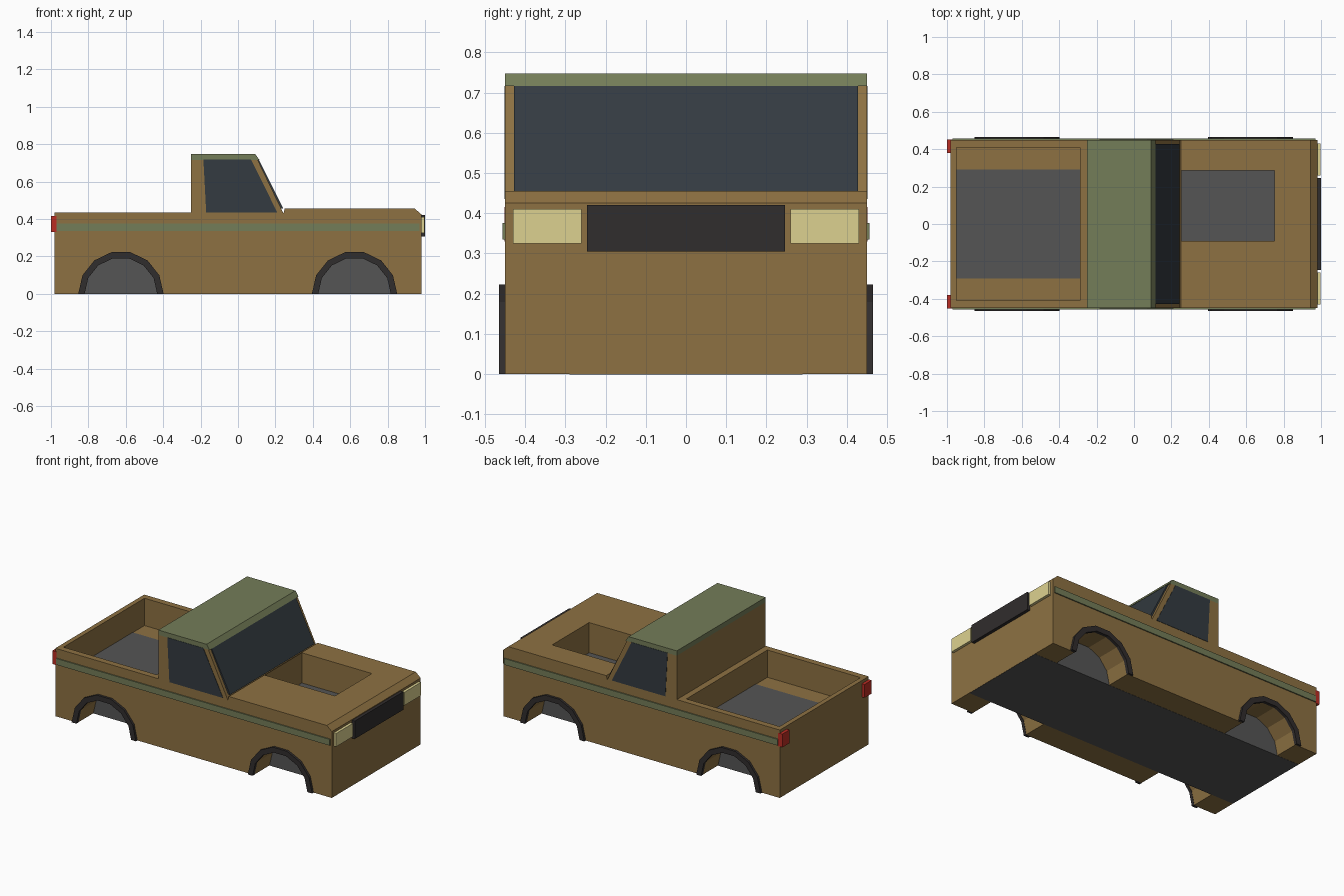
import bpy, bmesh
from math import sin, cos, pi

if "Cube" in bpy.data.objects:
    bpy.data.objects.remove(bpy.data.objects["Cube"])


def material(name, r, g, b):
    m = bpy.data.materials.new(name)
    m.diffuse_color = (r, g, b, 1)
    m.use_nodes = True
    m.node_tree.nodes["Principled BSDF"].inputs["Base Color"].default_value = m.diffuse_color
    return m


BROWN = material("brown_paint", .27, .167, .055)
GREEN = material("green_paint", .175, .205, .098)
GLASS = material("dark_glass", .033, .043, .052)
BLACK = material("black_trim", .03, .026, .026)
GREY = material("grey_metal", .09, .09, .09)
LAMP = material("lamp_cream", .72, .64, .28)
RED = material("lamp_red", .5, .026, .017)


def prism(name, profile, y0, y1, mat):
    """Extrude an xz profile along y."""
    bm = bmesh.new()
    face = bm.faces.new([bm.verts.new((x, y0, z)) for x, z in profile])
    ext = bmesh.ops.extrude_face_region(bm, geom=[face])
    verts = [v for v in ext["geom"] if isinstance(v, bmesh.types.BMVert)]
    bmesh.ops.translate(bm, verts=verts, vec=(0, y1 - y0, 0))
    bmesh.ops.recalc_face_normals(bm, faces=bm.faces[:])
    me = bpy.data.meshes.new(name)
    bm.to_mesh(me)
    bm.free()
    me.materials.append(mat)
    ob = bpy.data.objects.new(name, me)
    bpy.context.collection.objects.link(ob)
    return ob


def box(name, x0, x1, y0, y1, z0, z1, mat):
    return prism(name, [(x0, z0), (x1, z0), (x1, z1), (x0, z1)], y0, y1, mat)


def cut(target, cutter):
    mod = target.modifiers.new("cut", 'BOOLEAN')
    mod.operation, mod.solver, mod.object = 'DIFFERENCE', 'EXACT', cutter
    bpy.context.view_layer.objects.active = target
    bpy.ops.object.modifier_apply(modifier=mod.name)
    bpy.data.objects.remove(cutter)


def arc(cx, r, n=7):
    return [(cx + r * cos(pi * i / n), r * sin(pi * i / n)) for i in range(n + 1)]


# Body with cab, hood and bed as one side profile
body = prism("body", [(-.98, 0), (-.98, .435), (-.25, .435), (-.25, .716), (.105, .716),
                      (.243, .43), (.25, .455), (.945, .455), (.98, .425), (.98, 0)],
             -.45, .45, BROWN)

# Load bed and hood opening
cut(body, box("bed_cutter", -.95, -.29, -.41, .41, .26, .6, BROWN))
cut(body, box("hood_cutter", .253, .75, -.09, .285, .26, .6, BROWN))

# Wheel wells and arch trims
for end, cx in (("rear", -.626), ("front", .623)):
    for side, s in (("right", -1), ("left", 1)):
        well = [(cx + .196, -.1)] + arc(cx, .196) + [(cx - .196, -.1)]
        cut(body, prism("well_cutter", well, s * .29, s * .6, BROWN))
        prism(f"{end}_{side}_arch_trim", arc(cx, .228) + arc(cx, .194)[::-1],
              s * .445, s * .465, BLACK)

# Chassis block seen in the wells, bed, hood opening and underneath
box("chassis", -.979, .979, -.2905, .2905, -.001, .262, GREY)

# Roof and windshield
prism("roof", [(-.25, .716), (-.25, .747), (.092, .747), (.114, .716)], -.45, .45, GREEN)
prism("windshield", [(.10, .716), (.112, .716), (.243, .455), (.225, .455)], -.428, .428, GLASS)

# Side windows, stripes and lamps
for side, s in (("right", -1), ("left", 1)):
    prism(f"{side}_window", [(-.185, .717), (.07, .717), (.21, .435), (-.17, .435)],
          s * .44, s * .452, GLASS)
    box(f"{side}_stripe", -.97, .97, s * .445, s * .457, .335, .375, GREEN)
    box(f"{side}_headlight", .97, .997, s * .26, s * .43, .325, .41, LAMP)
    box(f"{side}_tail_light", -1.0, -.97, s * .38, s * .452, .33, .415, RED)

# Grille
box("grille", .97, 1.0, -.246, .246, .305, .42, BLACK)
